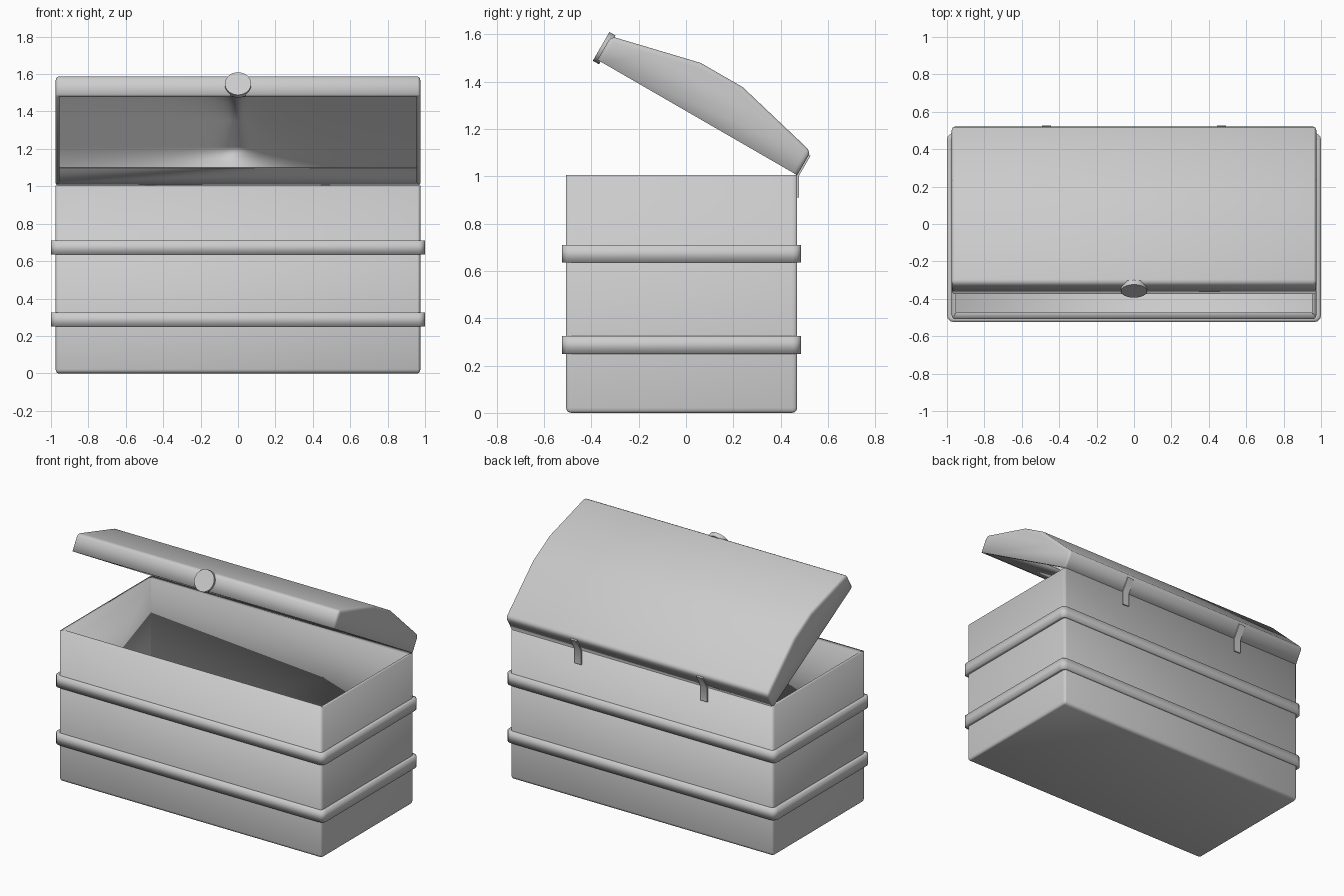
import bpy, bmesh, math
from mathutils import Matrix, Vector

if "Cube" in bpy.data.objects:
    bpy.data.objects.remove(bpy.data.objects["Cube"])

XS = 0.65            # x scale, makes the end walls thinner than the long walls
TILT = math.radians(-30)
HINGE = Vector((0, 0.47, 1.005))


def prism(name, profile, x0, x1, open_axis=None, bevel=0, segments=3, wall=0, xs=1):
    """Extrude a (y, z) profile along x; optionally open it, round it and give it wall thickness."""
    bm = bmesh.new()
    face = bm.faces.new([bm.verts.new((x0 / xs, y, z)) for y, z in profile])
    ext = bmesh.ops.extrude_face_region(bm, geom=[face])["geom"]
    bmesh.ops.translate(bm, vec=((x1 - x0) / xs, 0, 0),
                        verts=[v for v in ext if isinstance(v, bmesh.types.BMVert)])
    bmesh.ops.recalc_face_normals(bm, faces=bm.faces)
    if open_axis:
        drop = [f for f in bm.faces if any(f.normal.dot(Vector(a)) > 0.99 for a in open_axis)]
        bmesh.ops.delete(bm, geom=drop, context='FACES')
    if bevel:
        sharp = [e for e in bm.edges if len(e.link_faces) == 2 and e.calc_face_angle() > 0.7]
        bmesh.ops.bevel(bm, geom=sharp, offset=bevel, segments=segments, profile=0.5,
                        affect='EDGES', clamp_overlap=True)
    mesh = bpy.data.meshes.new(name)
    bm.to_mesh(mesh)
    bm.free()
    ob = bpy.data.objects.new(name, mesh)
    ob.scale.x = xs
    bpy.context.collection.objects.link(ob)
    if wall:
        mod = ob.modifiers.new("wall", 'SOLIDIFY')
        mod.thickness, mod.offset, mod.use_even_offset = wall, -1, True
    smooth(ob)
    return ob


def smooth(ob):
    bpy.ops.object.select_all(action='DESELECT')
    ob.select_set(True)
    bpy.context.view_layer.objects.active = ob
    bpy.ops.object.shade_smooth_by_angle(angle=math.radians(35))


def rect(y0, y1, z0, z1):
    return [(y0, z0), (y1, z0), (y1, z1), (y0, z1)]


UP, DOWN = (0, 0, 1), (0, 0, -1)

# Open box
prism("chest_body", rect(-0.507, 0.47, 0, 1.005), -0.975, 0.975, [UP], 0.022, 3, 0.034, XS)

# Two bands around the box
for name, z in (("lower_band", 0.25), ("upper_band", 0.635)):
    prism(name, rect(-0.524, 0.486, z, z + 0.075), -1, 1, [UP, DOWN], 0.035, 3, 0.03)

# Hollow arched lid, built closed and tilted open about the back edge
half = [(0, 0), (0, 0.115), (-0.18, 0.158), (-0.385, 0.207)]
arch = half + [(-0.975 - y, z) for y, z in reversed(half)]
lid = prism("lid", arch, -0.975, 0.975, [DOWN], 0.022, 3, 0.03, XS)
lid.location = HINGE
lid.rotation_euler.x = TILT

# Round clasp on the front of the lid
bpy.ops.mesh.primitive_cylinder_add(vertices=32, radius=0.07, depth=0.03)
clasp = bpy.context.object
clasp.name = "clasp"
clasp.matrix_world = (Matrix.Translation(HINGE) @ Matrix.Rotation(TILT, 4, 'X')
                      @ Matrix.Translation((0, -0.975, 0.057)) @ Matrix.Rotation(math.pi / 2, 4, 'X'))
smooth(clasp)

# Bent strap hinges on the back
strap = [(0.465, 0.91), (0.478, 0.91), (0.478, 1.003), (0.527, 1.088), (0.516, 1.094), (0.465, 1.006)]
for name, x in (("left_hinge", -0.468), ("right_hinge", 0.468)):
    prism(name, strap, x - 0.024, x + 0.024)
